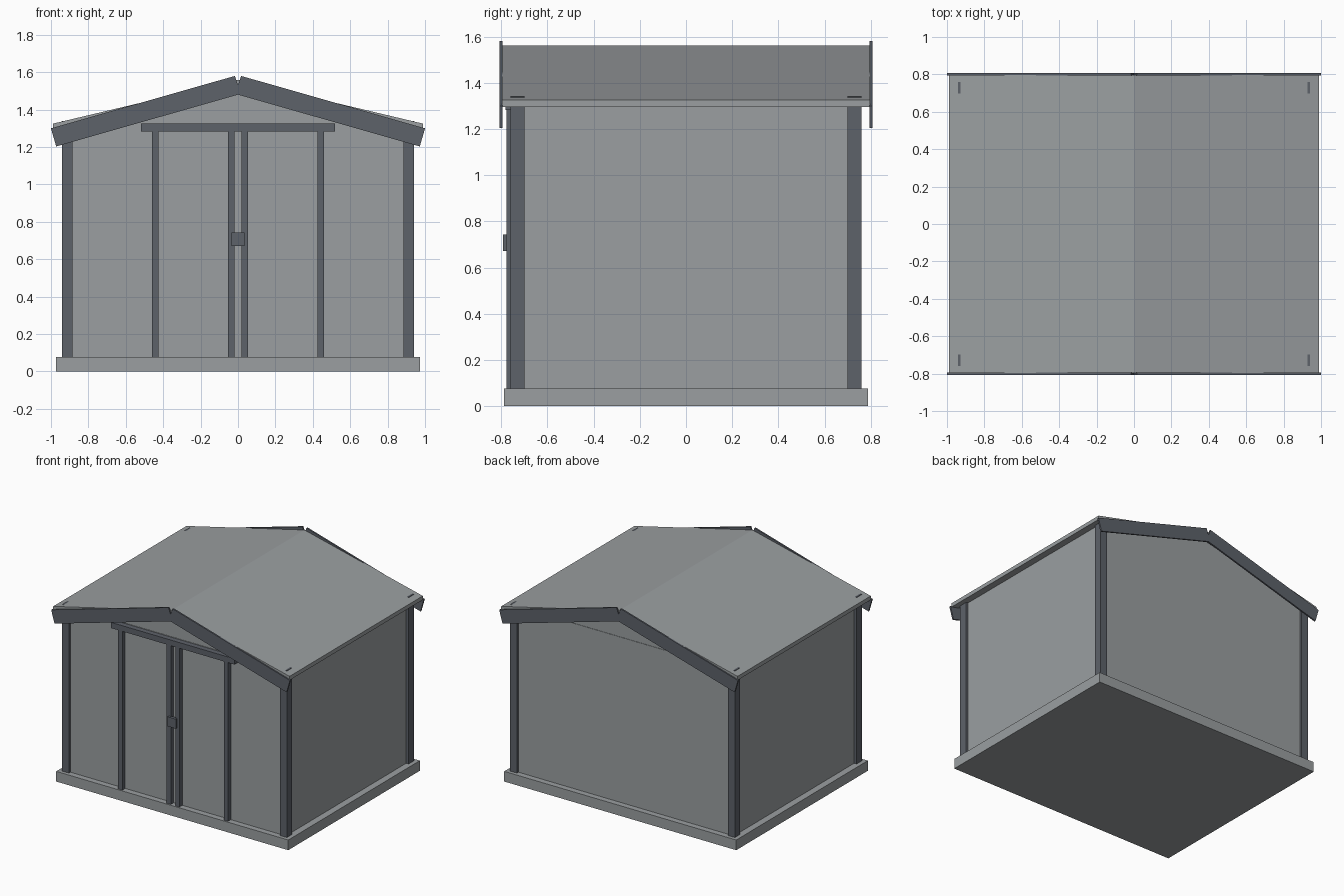
import bpy

if "Cube" in bpy.data.objects:
    bpy.data.objects.remove(bpy.data.objects["Cube"], do_unlink=True)


def material(name, rgb):
    mat = bpy.data.materials.new(name)
    mat.use_nodes = True
    mat.diffuse_color = (*rgb, 1)
    mat.node_tree.nodes["Principled BSDF"].inputs["Base Color"].default_value = (*rgb, 1)
    return mat


PANEL = material("light grey panel", (0.325, 0.345, 0.355))
TRIM = material("slate trim", (0.11, 0.122, 0.144))


def extrude(name, profile, y0, y1, mat):
    """Prism with an (x, z) profile running from y0 to y1."""
    n = len(profile)
    verts = [(x, y, z) for y in (y0, y1) for x, z in profile]
    faces = [list(range(n)), list(range(2 * n - 1, n - 1, -1))]
    faces += [(i, i + n, (i + 1) % n + n, (i + 1) % n) for i in range(n)]
    mesh = bpy.data.meshes.new(name)
    mesh.from_pydata(verts, [], faces)
    mesh.materials.append(mat)
    obj = bpy.data.objects.new(name, mesh)
    bpy.context.collection.objects.link(obj)
    # Consistent outward normals, also for mirrored profiles
    import bmesh
    bm = bmesh.new()
    bm.from_mesh(mesh)
    bmesh.ops.recalc_face_normals(bm, faces=bm.faces)
    bm.to_mesh(mesh)
    bm.free()
    return obj


def box(name, x0, x1, y0, y1, z0, z1, mat):
    return extrude(name, [(x0, z0), (x1, z0), (x1, z1), (x0, z1)], y0, y1, mat)


BASE_TOP = 0.077
WALL_X, WALL_Y = 0.92, 0.742
SEAM = 1.328
PITCH = 0.237


def roof_under(x):
    return 1.53 - PITCH * abs(x)


# Floor slab
box("base", -0.972, 0.972, -0.787, 0.787, 0, BASE_TOP, PANEL)

# Wall body, with slightly recessed gables above the seam
eave = roof_under(WALL_X)
seam_x = (1.53 - SEAM) / PITCH
extrude("walls", [(-WALL_X, BASE_TOP), (WALL_X, BASE_TOP), (WALL_X, eave),
                  (seam_x, SEAM), (-seam_x, SEAM), (-WALL_X, eave)],
        -WALL_Y, WALL_Y, PANEL)
extrude("gables", [(-seam_x, SEAM), (seam_x, SEAM), (0, 1.53)],
        -WALL_Y + 0.003, WALL_Y - 0.003, PANEL)

# Pitched roof sheet
extrude("roof", [(-0.99, 1.295), (0, 1.53), (0.99, 1.295),
                 (0.99, 1.325), (0, 1.56), (-0.99, 1.325)],
        -0.797, 0.797, PANEL)

for s, side in ((1, "left"), (-1, "right")):
    for t, end in ((-1, "front"), (1, "back")):
        # Corner posts poke just through the roof
        box(f"{end}_{side}_post", s * 0.885, s * 0.941, t * 0.698, t * 0.76,
            BASE_TOP, 1.34, TRIM)
        # Barge boards, notched at the peak
        extrude(f"{end}_{side}_barge_board",
                [(s * 1.0, 1.30), (s * 0.017, 1.58), (0, 1.53),
                 (0, 1.48), (s * 0.972, 1.203)],
                t * 0.795, t * 0.807, TRIM)
    # Door frame strips
    for name, a, b in (("outer", 0.425, 0.46), ("inner", 0.019, 0.053)):
        box(f"{side}_door_{name}_strip", s * a, s * b, -0.777, -0.735,
            BASE_TOP, 1.285, TRIM)

# Door track and latch
box("door_track", -0.518, 0.518, -0.782, -0.735, 1.282, 1.325, TRIM)
box("door_latch", -0.035, 0.035, -0.793, -0.77, 0.671, 0.743, TRIM)
